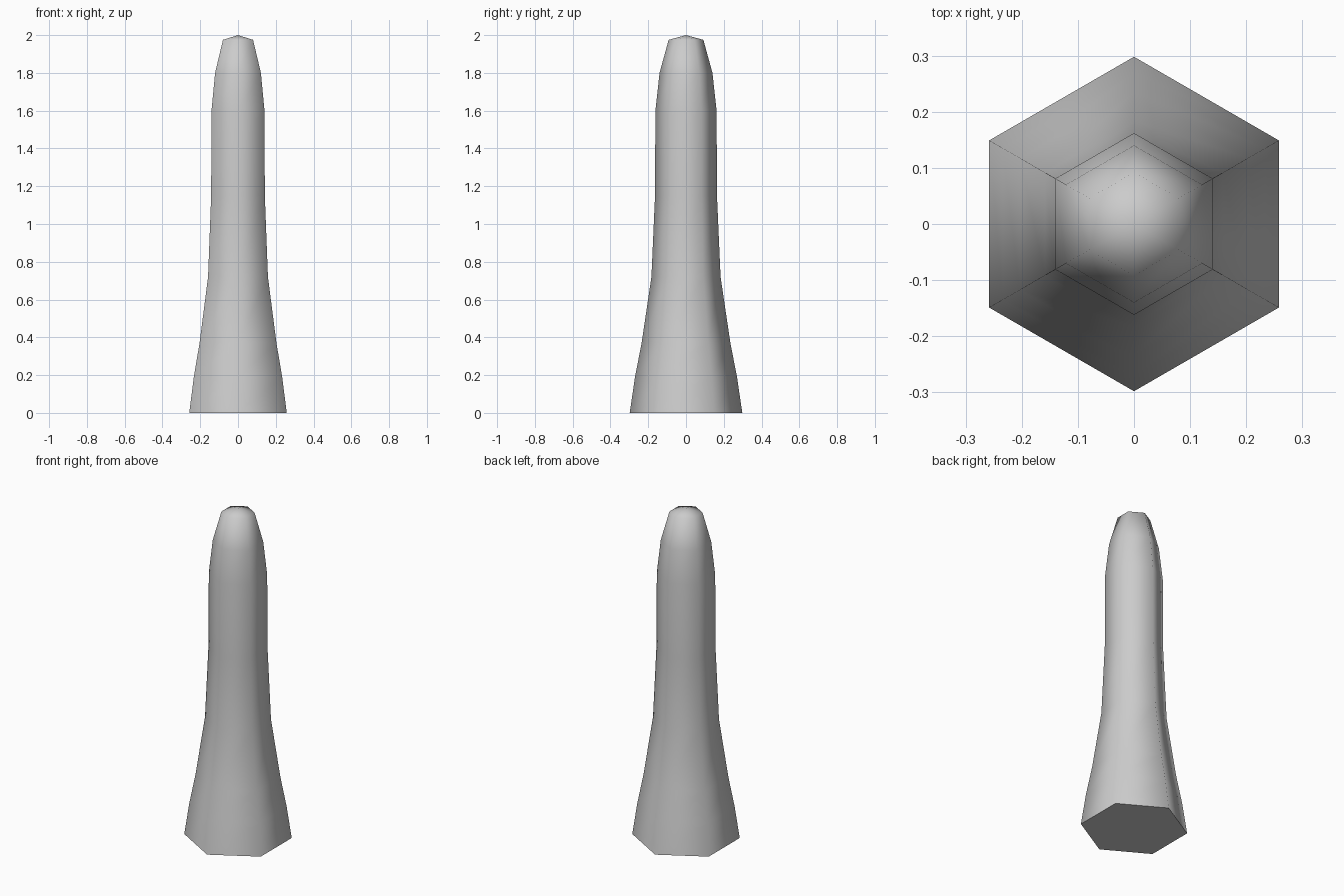
import bpy, bmesh, math

cube = bpy.data.objects.get("Cube")
if cube:
    bpy.data.objects.remove(cube, do_unlink=True)

SIDES = 6
# Corner radius and height, from base to rounded tip
PROFILE = [(0.298, 0), (0.27, 0.19), (0.235, 0.37), (0.183, 0.72),
           (0.164, 1.15), (0.162, 1.6), (0.14, 1.8), (0.092, 1.975)]

mat = bpy.data.materials.new("light grey")
mat.use_nodes = True
colour = (0.6, 0.6, 0.6, 1)
mat.diffuse_color = colour
mat.node_tree.nodes["Principled BSDF"].inputs["Base Color"].default_value = colour

# Hexagonal tapering post, with corners at front and back
bm = bmesh.new()
rings = []
for radius, z in PROFILE:
    angles = [math.pi / 2 + math.tau * i / SIDES for i in range(SIDES)]
    rings.append([bm.verts.new((radius * math.cos(a), radius * math.sin(a), z))
                  for a in angles])
for low, high in zip(rings, rings[1:]):
    for i in range(SIDES):
        j = (i + 1) % SIDES
        bm.faces.new((low[i], low[j], high[j], high[i]))

# Flat base and shallow pointed cap
bm.faces.new(reversed(rings[0]))
tip = bm.verts.new((0, 0, 2))
for i in range(SIDES):
    bm.faces.new((rings[-1][i], rings[-1][(i + 1) % SIDES], tip))

mesh = bpy.data.meshes.new("tapered_post")
bm.to_mesh(mesh)
bm.free()
mesh.materials.append(mat)
post = bpy.data.objects.new("tapered_post", mesh)
bpy.context.collection.objects.link(post)

# Smooth sides, crisp base rim
bpy.context.view_layer.objects.active = post
post.select_set(True)
bpy.ops.object.shade_smooth_by_angle(angle=math.radians(75))
